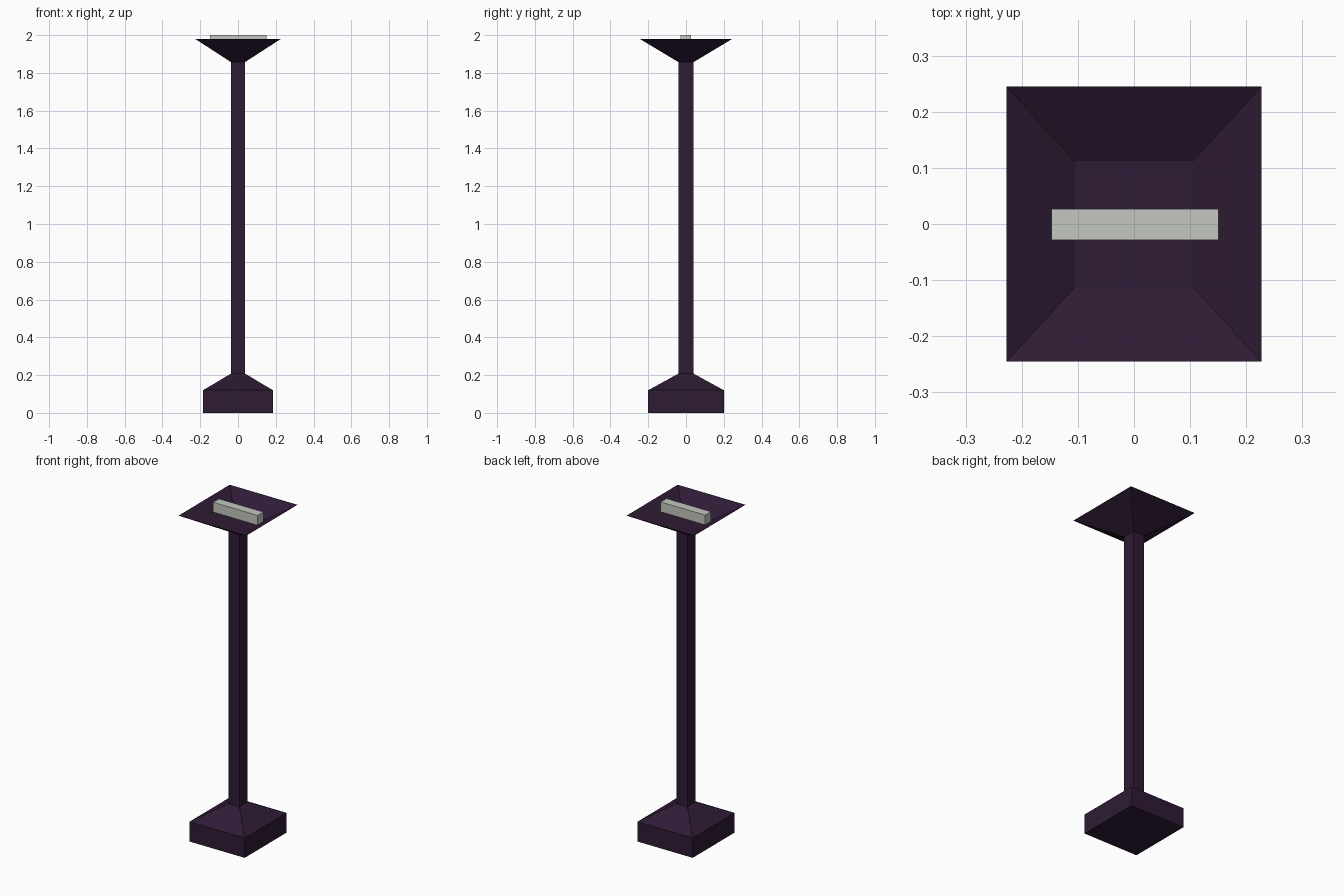
import bpy, bmesh

if "Cube" in bpy.data.objects:
    bpy.data.objects.remove(bpy.data.objects["Cube"])


def material(name, rgb):
    m = bpy.data.materials.new(name)
    m.diffuse_color = (*rgb, 1)
    m.use_nodes = True
    m.node_tree.nodes["Principled BSDF"].inputs["Base Color"].default_value = m.diffuse_color
    return m


def loft(name, rings, mat, cx=0, cy=0):
    """Stack rectangular rings (half x, half y, z), skin them and cap both ends."""
    bm = bmesh.new()
    loops = [[bm.verts.new((cx + sx * hx, cy + sy * hy, z))
              for sx, sy in ((-1, -1), (1, -1), (1, 1), (-1, 1))]
             for hx, hy, z in rings]
    for a, b in zip(loops, loops[1:]):
        for i in range(4):
            j = (i + 1) % 4
            bm.faces.new((a[i], a[j], b[j], b[i]))
    bm.faces.new(loops[0][::-1])
    bm.faces.new(loops[-1])
    mesh = bpy.data.meshes.new(name)
    bm.to_mesh(mesh)
    bm.free()
    mesh.materials.append(mat)
    obj = bpy.data.objects.new(name, mesh)
    bpy.context.collection.objects.link(obj)
    return obj


dark = material("dark_metal", (0.028, 0.011, 0.035))
pale = material("pale_glass", (0.55, 0.57, 0.53))

# Weighted base with sloping top
loft("base", [(0.185, 0.20, 0), (0.185, 0.20, 0.12), (0.037, 0.04, 0.208)], dark)

# Square pole
loft("pole", [(0.037, 0.04, 0.208), (0.037, 0.04, 1.857)], dark)

# Flared shade: outside up to the rim, then down inside to the floor
loft("shade", [(0.037, 0.04, 1.857), (0.227, 0.245, 1.98), (0.105, 0.112, 1.908)], dark)

# Lamp tube resting in the shade
loft("lamp_tube", [(0.149, 0.0275, 1.94), (0.149, 0.0275, 2.0)], pale, 0.002, -0.001)
